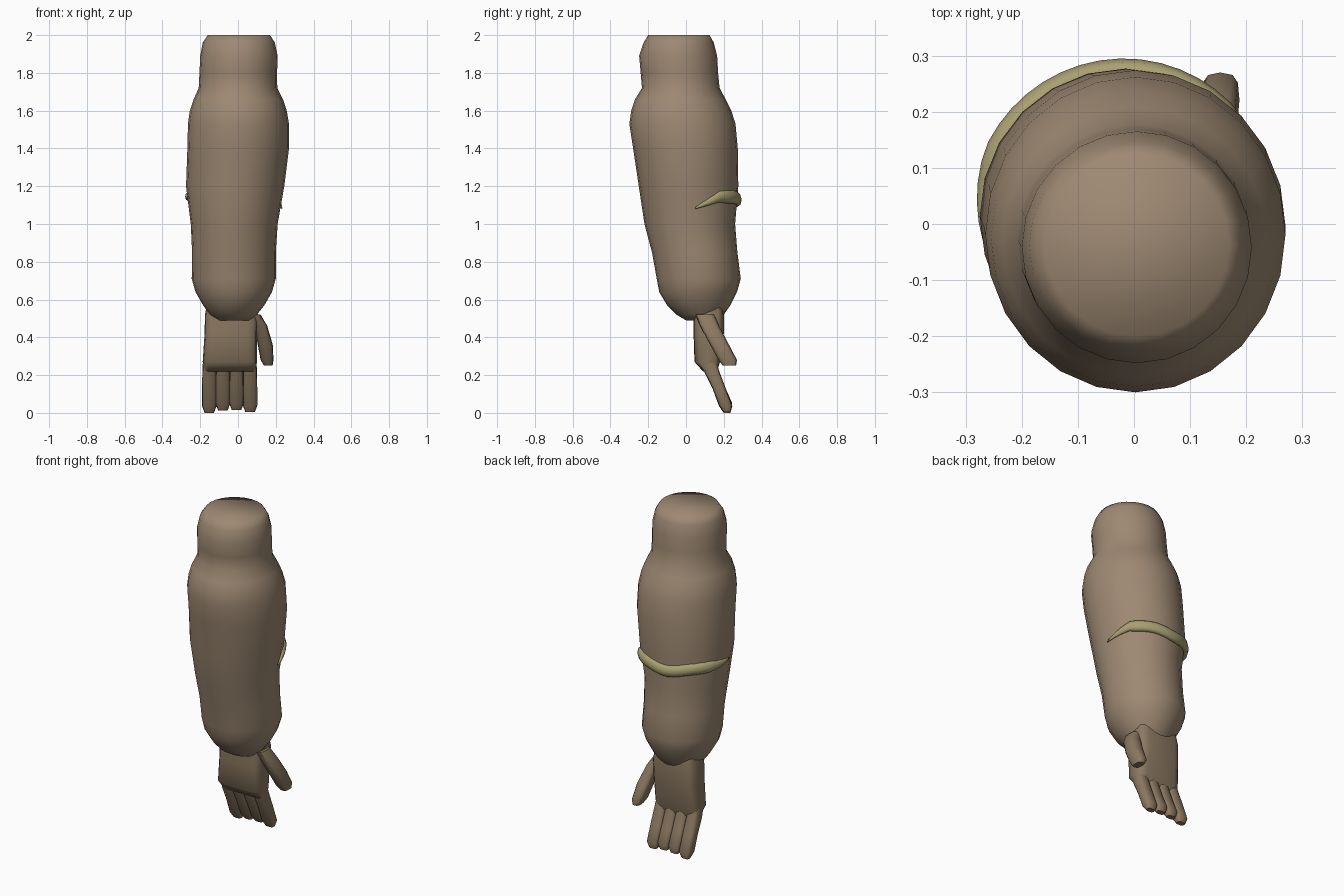
import bpy, bmesh, math


def material(name, rgb):
    m = bpy.data.materials.new(name)
    m.diffuse_color = (*rgb, 1)
    return m


SLEEVE = material("brown_cloth", (0.34, 0.25, 0.17))
GLOVE = material("dark_brown", (0.26, 0.19, 0.12))
YELLOW = material("dull_yellow", (0.40, 0.35, 0.17))


def skin(name, rings, mat, angle=180):
    """Bridge closed rings of points, cap both ends and shade smooth."""
    bm = bmesh.new()
    vs = [[bm.verts.new(p) for p in ring] for ring in rings]
    n = len(vs[0])
    for a, b in zip(vs, vs[1:]):
        for i in range(n):
            j = (i + 1) % n
            bm.faces.new((a[i], a[j], b[j], b[i]))
    bm.faces.new(vs[0][::-1])
    bm.faces.new(vs[-1])
    bmesh.ops.recalc_face_normals(bm, faces=bm.faces)
    me = bpy.data.meshes.new(name)
    bm.to_mesh(me)
    bm.free()
    me.materials.append(mat)
    ob = bpy.data.objects.new(name, me)
    bpy.context.collection.objects.link(ob)
    bpy.ops.object.select_all(action='DESELECT')
    ob.select_set(True)
    bpy.context.view_layer.objects.active = ob
    bpy.ops.object.shade_smooth_by_angle(angle=math.radians(angle))
    return ob


def section(z, x0, x1, y0, y1, n, power):
    """Horizontal superellipse filling the given x and y extents."""
    pts = []
    for i in range(n):
        t = 2 * math.pi * i / n
        c, s = math.cos(t), math.sin(t)
        c = math.copysign(abs(c) ** power, c)
        s = math.copysign(abs(s) ** power, s)
        pts.append(((x0 + x1) / 2 + c * (x1 - x0) / 2,
                    (y0 + y1) / 2 + s * (y1 - y0) / 2, z))
    return pts


def loft(name, table, mat, n=24, power=1.0, angle=180):
    return skin(name, [section(*row, n, power) for row in table], mat, angle)


# Padded sleeve with narrower upper end: z, x range, y range
loft("sleeve", [
    (0.49, -0.11, 0.07, 0.00, 0.17),
    (0.52, -0.15, 0.10, -0.05, 0.20),
    (0.57, -0.185, 0.14, -0.10, 0.235),
    (0.64, -0.225, 0.18, -0.142, 0.27),
    (0.71, -0.245, 0.20, -0.155, 0.29),
    (0.85, -0.243, 0.20, -0.18, 0.272),
    (1.00, -0.25, 0.21, -0.22, 0.26),
    (1.20, -0.275, 0.245, -0.25, 0.277),
    (1.40, -0.268, 0.27, -0.28, 0.274),
    (1.53, -0.265, 0.27, -0.30, 0.262),
    (1.60, -0.255, 0.258, -0.29, 0.24),
    (1.66, -0.235, 0.238, -0.27, 0.21),
    (1.72, -0.208, 0.208, -0.233, 0.178),
    (1.80, -0.204, 0.207, -0.24, 0.17),
    (1.89, -0.20, 0.21, -0.248, 0.165),
    (1.96, -0.187, 0.195, -0.225, 0.147),
    (2.00, -0.16, 0.17, -0.20, 0.125),
], SLEEVE)

# Raised yellow band round the back, tapering into the sleeve at both ends
rings = []
STEPS = 24
for k in range(STEPS + 1):
    u = k / STEPS
    a = math.radians(8 + 182 * u)
    swell = 0.15 + 0.85 * min(1, 5 * u, 5 * (1 - u))
    z = 1.145 - 0.06 * max(0, 1 - 6 * u) - 0.02 * math.exp(-((u - 0.5) / 0.12) ** 2)
    ring = []
    for i in range(8):
        t = 2 * math.pi * i / 8
        out = 0.022 * swell * math.cos(t)
        ring.append((-0.018 + (0.252 + out) * math.cos(a),
                     0.015 + (0.258 + out) * math.sin(a),
                     z + 0.035 * swell * math.sin(t)))
    rings.append(ring)
skin("yellow_band", rings, YELLOW)

# Palm
loft("palm", [
    (0.22, -0.175, 0.095, 0.09, 0.165),
    (0.27, -0.187, 0.10, 0.045, 0.18),
    (0.42, -0.177, 0.10, 0.04, 0.20),
    (0.52, -0.175, 0.105, 0.04, 0.20),
    (0.60, -0.16, 0.09, 0.04, 0.19),
], GLOVE, n=16, power=0.45, angle=50)

# Four fingers slanting backward
for k, tip in enumerate((0.0, 0.012, 0.015, 0.004)):
    x = -0.152 + 0.072 * k
    loft(f"finger_{k + 1}", [
        (tip, x - 0.025, x + 0.025, 0.20, 0.235),
        (tip + 0.035, x - 0.038, x + 0.038, 0.175, 0.245),
        (0.13, x - 0.038, x + 0.038, 0.14, 0.21),
        (0.21, x - 0.037, x + 0.037, 0.10, 0.18),
        (0.27, x - 0.034, x + 0.034, 0.08, 0.16),
    ], GLOVE, n=12, power=0.6, angle=50)

# Thumb
loft("thumb", [
    (0.25, 0.138, 0.183, 0.195, 0.265),
    (0.28, 0.120, 0.188, 0.172, 0.27),
    (0.36, 0.105, 0.184, 0.128, 0.228),
    (0.46, 0.085, 0.155, 0.075, 0.175),
    (0.52, 0.06, 0.12, 0.05, 0.15),
], GLOVE, n=12, power=0.65, angle=50)
